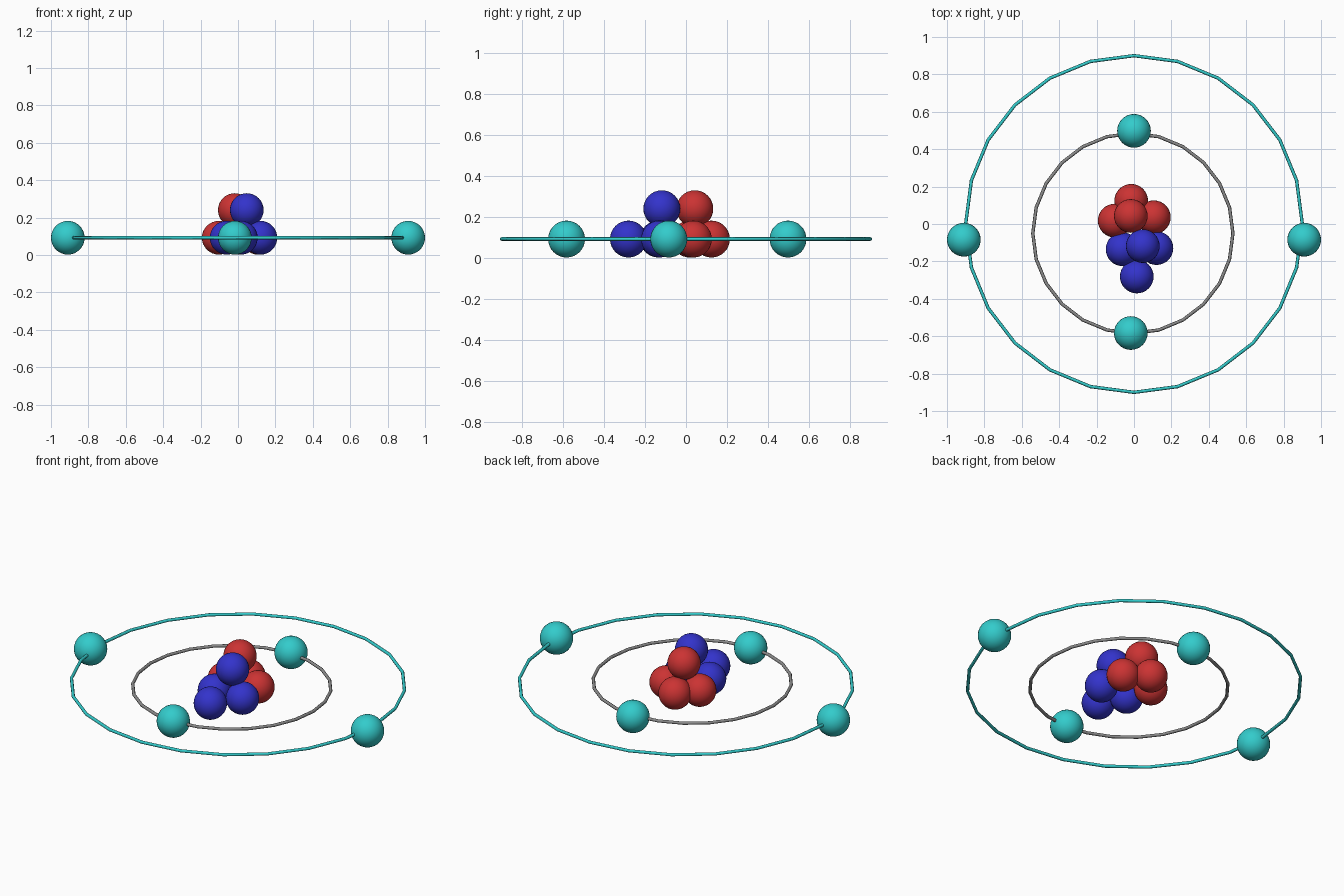
import bpy
from math import cos, sin, tau

cube = bpy.data.objects.get("Cube")
if cube:
    bpy.data.objects.remove(cube, do_unlink=True)

RADIUS = 0.09   # every ball
MID = 0.092     # height of the orbit plane
UPPER = 0.24    # height of the stacked balls


def material(name, rgb):
    mat = bpy.data.materials.new(name)
    mat.use_nodes = True
    mat.diffuse_color = (*rgb, 1)
    mat.node_tree.nodes["Principled BSDF"].inputs["Base Color"].default_value = (*rgb, 1)
    return mat


red = material("red", (0.6, 0.033, 0.033))
blue = material("blue", (0.033, 0.033, 0.6))
teal = material("teal", (0.033, 0.6, 0.6))
grey = material("grey", (0.26, 0.26, 0.26))


def finish(name, mat):
    obj = bpy.context.object
    obj.name = name
    obj.data.materials.append(mat)
    bpy.ops.object.shade_smooth()


def ball(name, x, y, z, mat):
    bpy.ops.mesh.primitive_uv_sphere_add(segments=32, ring_count=16, radius=RADIUS,
                                         location=(x, y, z))
    finish(name, mat)


def orbit(name, x, y, radius, mat):
    bpy.ops.mesh.primitive_torus_add(major_segments=24, minor_segments=8,
                                     major_radius=radius, minor_radius=0.009,
                                     location=(x, y, MID))
    finish(name, mat)


# Nucleus: two clusters, each three balls with one on top
protons = [(-0.015, 0.124, MID), (-0.103, 0.018, MID), (0.106, 0.036, MID), (-0.017, 0.043, UPPER)]
neutrons = [(0.015, -0.281, MID), (-0.061, -0.135, MID), (0.12, -0.129, MID), (0.047, -0.118, UPPER)]
for i, p in enumerate(protons):
    ball(f"proton_{i + 1}", *p, red)
for i, p in enumerate(neutrons):
    ball(f"neutron_{i + 1}", *p, blue)

# Orbit rings
orbit("outer_orbit", 0, 0, 0.9, teal)
orbit("inner_orbit", -0.006, -0.05, 0.535, grey)

# Electrons
ball("inner_electron_back", 0, 0.498, MID, teal)
ball("inner_electron_front", -0.017, -0.583, MID, teal)
for side, name in ((1, "left"), (-1, "right")):
    ball(f"outer_electron_{name}", side * 0.91, -0.084, MID, teal)
